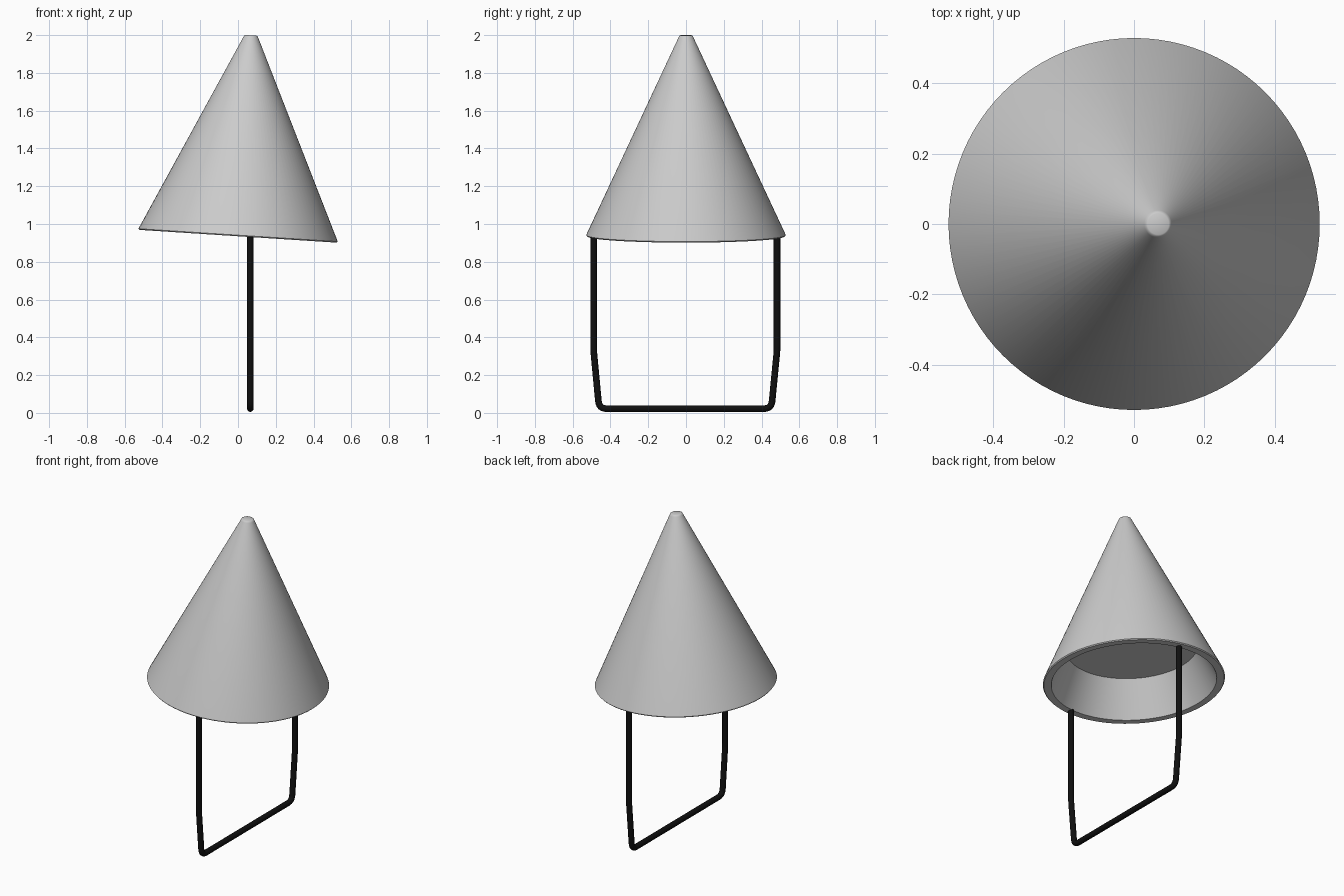
import bpy, bmesh, math
from mathutils import Vector, Matrix

cube = bpy.data.objects.get("Cube")
if cube:
    bpy.data.objects.remove(cube, do_unlink=True)


def material(name, rgb):
    mat = bpy.data.materials.new(name)
    mat.use_nodes = True
    colour = (*rgb, 1)
    mat.diffuse_color = colour
    mat.node_tree.nodes["Principled BSDF"].inputs["Base Color"].default_value = colour
    return mat


def add_object(name, data, mat):
    obj = bpy.data.objects.new(name, data)
    bpy.context.collection.objects.link(obj)
    data.materials.append(mat)
    return obj


def lathe(name, profile, steps, mat):
    """Spin an (r, z) profile, whose ends lie on the axis, about z."""
    bm = bmesh.new()
    verts = [bm.verts.new((r, 0, z)) for r, z in profile]
    edges = [bm.edges.new(pair) for pair in zip(verts, verts[1:])]
    bmesh.ops.spin(bm, geom=verts + edges, axis=(0, 0, 1), cent=(0, 0, 0),
                   angle=math.tau, steps=steps, use_duplicate=False)
    bmesh.ops.remove_doubles(bm, verts=bm.verts, dist=0.0001)
    bmesh.ops.recalc_face_normals(bm, faces=bm.faces)
    mesh = bpy.data.meshes.new(name)
    bm.to_mesh(mesh)
    bm.free()
    return add_object(name, mesh, mat)


def fillet(a, corner, b, radius, count=6):
    """Round a path corner with a short quadratic arc."""
    p = corner + (a - corner).normalized() * radius
    q = corner + (b - corner).normalized() * radius
    return [p.lerp(corner, t).lerp(corner.lerp(q, t), t)
            for t in (i / count for i in range(count + 1))]


grey = material("shade grey", (0.6, 0.6, 0.6))
black = material("wire black", (0.005, 0.005, 0.005))

# Tilted conical shade with a shallow hollow underneath
shade = lathe("cone_shade", [
    (0, 1.066), (0.03, 1.066), (0.035, 1.063), (0.039, 1.056),
    (0.526, 0.012), (0.528, 0.006), (0.523, 0),
    (0.48, 0), (0.38, 0.22), (0, 0.22)], 96, grey)
shade.matrix_world = Matrix.Translation((0, 0, 0.935)) @ Matrix.Rotation(math.radians(3.7), 4, "Y")

# Bent wire stand
wire_x, wire_radius = 0.065, 0.0175
corners = [Vector((wire_x, y, z)) for y, z in (
    (-0.489, 0.95), (-0.489, 0.33), (-0.46, 0.0225),
    (0.452, 0.0225), (0.482, 0.33), (0.482, 0.95))]
path = [corners[0]]
for i, radius in enumerate((0.02, 0.04, 0.04, 0.02), 1):
    path += fillet(corners[i - 1], corners[i], corners[i + 1], radius)
path.append(corners[-1])

curve = bpy.data.curves.new("wire_stand", "CURVE")
curve.dimensions = "3D"
curve.bevel_depth = wire_radius
curve.bevel_resolution = 4
curve.use_fill_caps = True
spline = curve.splines.new("POLY")
spline.points.add(len(path) - 1)
for point, co in zip(spline.points, path):
    point.co = (*co, 1)
stand = add_object("wire_stand", curve, black)

# Turn the wire into a mesh and shade both parts smoothly
bpy.ops.object.select_all(action="DESELECT")
stand.select_set(True)
bpy.context.view_layer.objects.active = stand
bpy.ops.object.convert(target="MESH")
shade.select_set(True)
bpy.ops.object.shade_smooth_by_angle(angle=math.radians(40))
